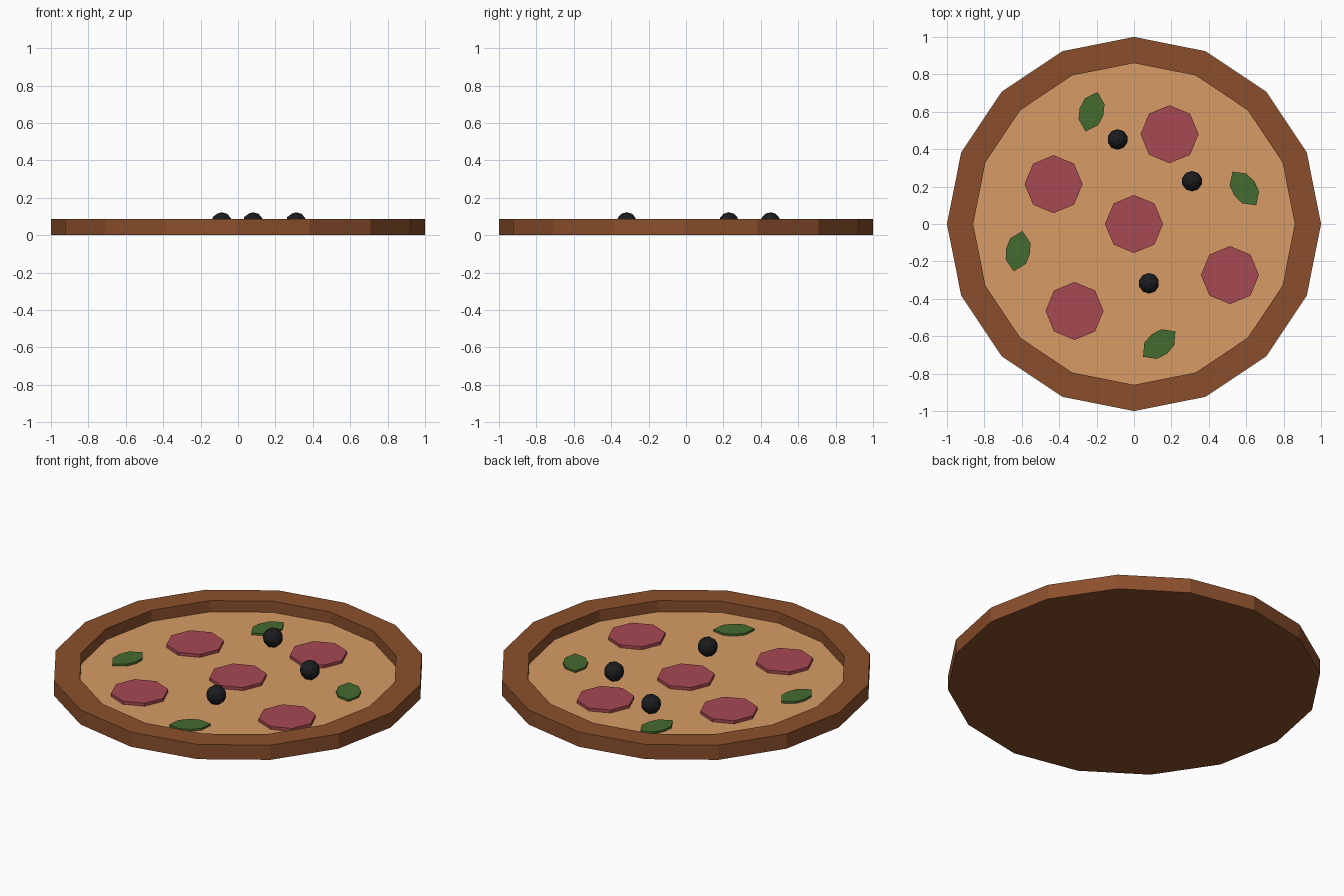
import bpy, bmesh, math
from mathutils import Matrix

if "Cube" in bpy.data.objects:
    bpy.data.objects.remove(bpy.data.objects["Cube"])

CHEESE_Z = 0.021


def material(name, rgb):
    m = bpy.data.materials.new(name)
    m.diffuse_color = (*rgb, 1)
    m.use_nodes = True
    m.node_tree.nodes["Principled BSDF"].inputs["Base Color"].default_value = m.diffuse_color
    return m


def add_object(name, bm, mat, loc=(0, 0, 0), turn=0):
    bmesh.ops.recalc_face_normals(bm, faces=bm.faces)
    mesh = bpy.data.meshes.new(name)
    bm.to_mesh(mesh)
    bm.free()
    mesh.materials.append(mat)
    ob = bpy.data.objects.new(name, mesh)
    ob.location = loc
    ob.rotation_euler.z = math.radians(turn)
    bpy.context.collection.objects.link(ob)
    return ob


def ring(bm, n, r, z):
    return [bm.verts.new((r * math.cos(i * math.tau / n), r * math.sin(i * math.tau / n), z))
            for i in range(n)]


def slab(outline, height):
    """Solid plate from a flat outline, bottom at z = 0."""
    bm = bmesh.new()
    low = [bm.verts.new((x, y, 0)) for x, y in outline]
    top = [bm.verts.new((x, y, height)) for x, y in outline]
    bm.faces.new(low[::-1])
    bm.faces.new(top)
    n = len(low)
    for i in range(n):
        j = (i + 1) % n
        bm.faces.new((low[i], low[j], top[j], top[i]))
    return bm


crust_mat = material("crust", (0.26, 0.078, 0.025))
cheese_mat = material("cheese", (0.68, 0.33, 0.13))
meat_mat = material("pepperoni", (0.38, 0.065, 0.085))
olive_mat = material("olive", (0.011, 0.012, 0.014))
leaf_mat = material("basil", (0.06, 0.145, 0.03))

# Crust: base, outer wall, rim and inner wall
bm = bmesh.new()
rings = [ring(bm, 16, r, z) for r, z in ((1, 0), (1, 0.087), (0.86, 0.087), (0.86, CHEESE_Z))]
bm.faces.new(rings[0][::-1])
for a, b in zip(rings, rings[1:]):
    for i in range(16):
        j = (i + 1) % 16
        bm.faces.new((a[i], a[j], b[j], b[i]))
add_object("crust", bm, crust_mat)

# Cheese surface
bm = bmesh.new()
bm.faces.new(ring(bm, 16, 0.86, 0))
cheese = add_object("cheese", bm, cheese_mat, (0, 0, CHEESE_Z))
if cheese.data.polygons[0].normal.z < 0:
    cheese.data.flip_normals()

# Pepperoni slices
octagon = [(0.155 * math.cos(i * math.tau / 8), 0.155 * math.sin(i * math.tau / 8)) for i in range(8)]
for x, y in ((0, 0), (0.19, 0.48), (-0.43, 0.213), (0.513, -0.273), (-0.318, -0.465)):
    add_object("pepperoni_slice", slab(octagon, 0.018), meat_mat, (x, y, CHEESE_Z))

# Olives
for x, y in ((-0.088, 0.452), (0.31, 0.229), (0.08, -0.317)):
    bm = bmesh.new()
    bmesh.ops.create_icosphere(bm, subdivisions=2, radius=0.055)
    add_object("olive", bm, olive_mat, (x, y, 0.068))

# Basil leaves
leaf = [(0.11, 0), (0.058, 0.055), (0, 0.066), (-0.058, 0.055),
        (-0.11, 0), (-0.058, -0.055), (0, -0.066), (0.058, -0.055)]
for x, y, turn in ((-0.227, 0.6, 73), (0.59, 0.19, -55), (-0.62, -0.145, 78), (0.135, -0.642, 38)):
    add_object("basil_leaf", slab(leaf, 0.012), leaf_mat, (x, y, CHEESE_Z), turn)
